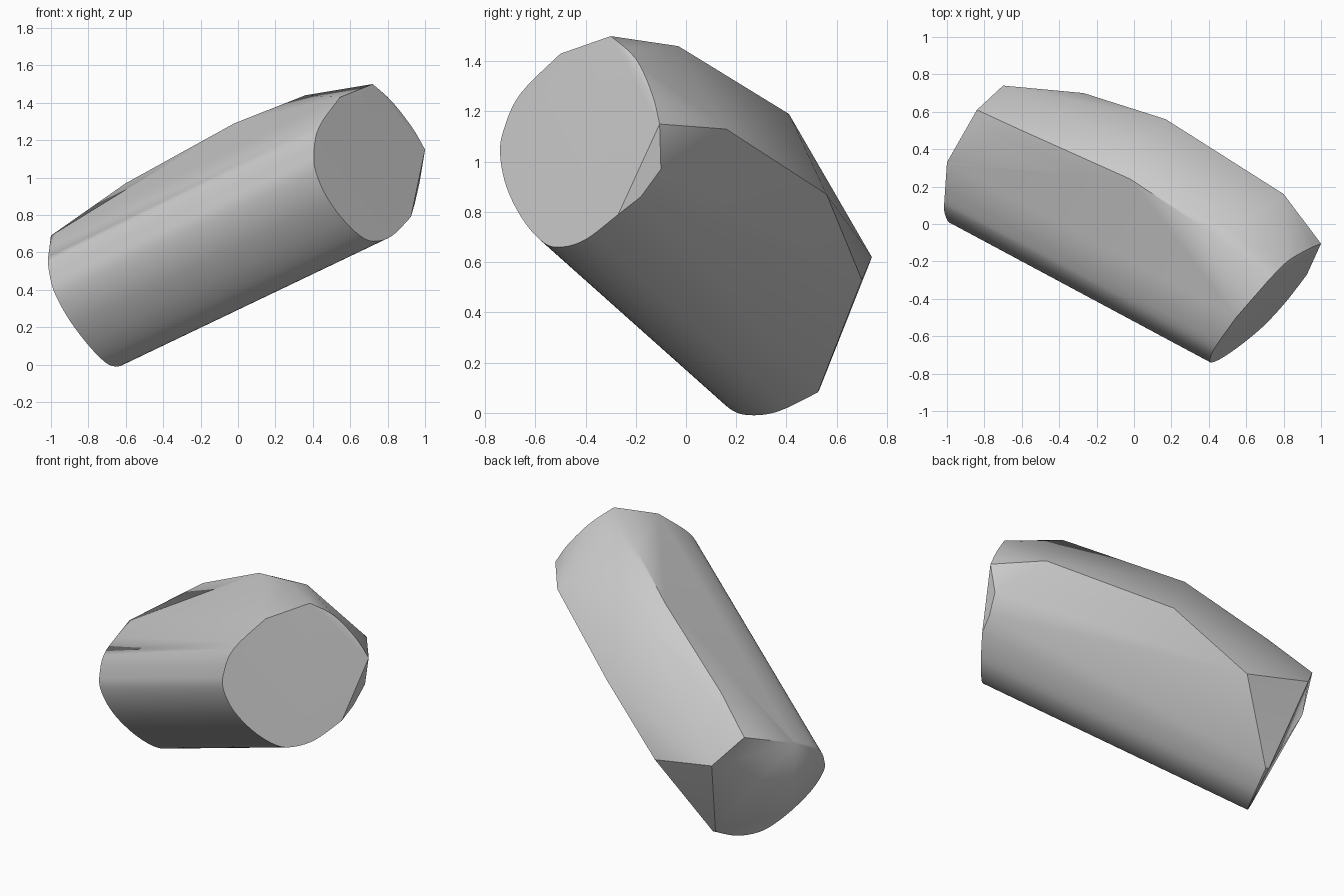
import bpy
import bmesh
import math
from mathutils import Vector

old = bpy.data.objects.get("Cube")
if old:
    bpy.data.objects.remove(old, do_unlink=True)

AXIS = Vector((0.812, -0.435, 0.388)).normalized()
BACK = -0.65   # distance of the back cap along the axis


def front_point(y, z):
    """Point on the slanted front cap plane."""
    return Vector((1.379 + 0.954 * y - 0.249 * z, y, z))


def to_back(p):
    """Slide a point down the axis onto the back cap."""
    return p + AXIS * (BACK - p.dot(AXIS))


def smooth_path(pts, steps=5):
    """Catmull-Rom curve through the points."""
    ext = [pts[0]] + pts + [pts[-1]]
    out = []
    for a, b, c, d in zip(ext, ext[1:], ext[2:], ext[3:]):
        for i in range(steps):
            t = i / steps
            out.append(0.5 * (2 * b + (c - a) * t + (2 * a - 5 * b + 4 * c - d) * t ** 2
                              + (3 * b - a - 3 * c + d) * t ** 3))
    return out + [pts[-1]]


# Rounded underside, swept straight between the two caps
rim = smooth_path([front_point(y, z) for y, z in (
    (-0.5, 1.43), (-0.66, 1.27), (-0.725, 1.13), (-0.74, 1.03), (-0.715, 0.9),
    (-0.65, 0.77), (-0.57, 0.68), (-0.5, 0.66), (-0.4, 0.69), (-0.27, 0.79))])
points = rim + [to_back(p) for p in rim]

# Front cap's pointed side and its curved upper rim
points += smooth_path([Vector(p) for p in (
    (0.72, -0.3, 1.5), (0.82, -0.2, 1.41), (0.93, -0.135, 1.27), (1.0, -0.105, 1.15))])
points += [Vector((0.97, -0.1, 0.97)), Vector((0.945, -0.18, 0.86))]

# Back cap corners, then the bevelled shoulders along the upper side
points += [Vector(p) for p in (
    (-0.7, 0.74, 0.62), (-0.84, 0.61, 0.79), (-1.0, 0.33, 0.69), (-0.58, 0.53, 0.09),
    (-0.27, 0.7, 0.53), (0.17, 0.56, 0.87), (0.8, 0.16, 1.13),
    (-0.04, 0.41, 1.19), (0.51, -0.03, 1.46), (0.36, -0.01, 1.44),
    (-0.02, 0.24, 1.29), (-0.6, 0.5, 0.97))]

bm = bmesh.new()
for p in points:
    bm.verts.new(p)
hull = bmesh.ops.convex_hull(bm, input=bm.verts)
inside = {g for g in hull["geom_interior"] + hull["geom_unused"]
          if isinstance(g, bmesh.types.BMVert)}
bmesh.ops.delete(bm, geom=list(inside), context="VERTS")
bmesh.ops.remove_doubles(bm, verts=bm.verts, dist=0.004)
bmesh.ops.dissolve_limit(bm, angle_limit=math.radians(1.5), verts=bm.verts, edges=bm.edges)
bmesh.ops.recalc_face_normals(bm, faces=bm.faces)
mesh = bpy.data.meshes.new("slanted_block")
bm.to_mesh(mesh)
bm.free()

# Plain grey material
grey = bpy.data.materials.new("plain grey")
grey.use_nodes = True
colour = (0.6, 0.6, 0.6, 1.0)
grey.diffuse_color = colour
grey.node_tree.nodes["Principled BSDF"].inputs["Base Color"].default_value = colour
mesh.materials.append(grey)

block = bpy.data.objects.new("slanted_block", mesh)
bpy.context.collection.objects.link(block)
bpy.ops.object.select_all(action="DESELECT")
block.select_set(True)
bpy.context.view_layer.objects.active = block
bpy.ops.object.shade_smooth_by_angle(angle=math.radians(35))
